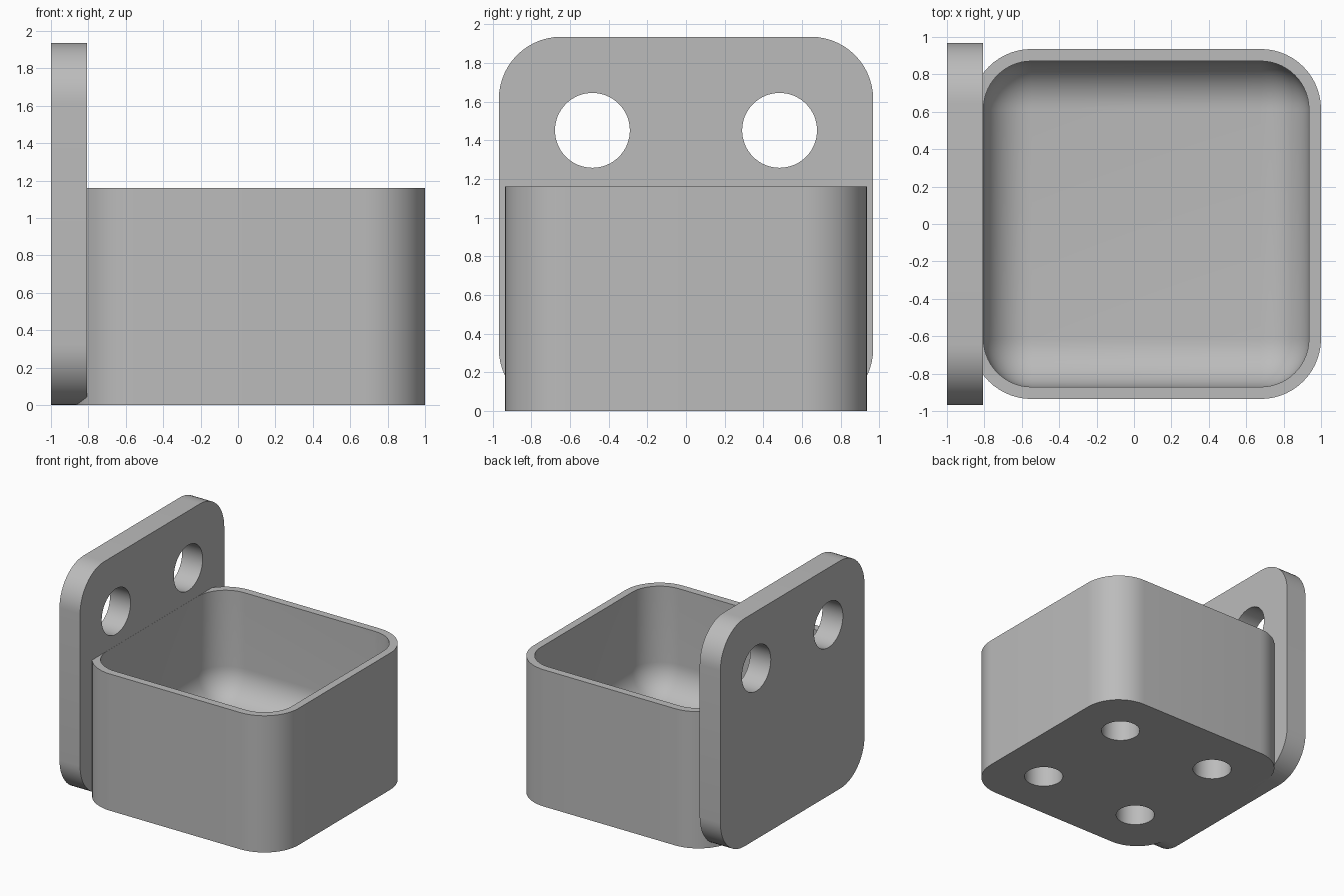
import bpy, bmesh, math
from mathutils import Matrix, Vector

cube = bpy.data.objects.get("Cube")
if cube:
    bpy.data.objects.remove(cube, do_unlink=True)

MM = 2 / 31                      # part is 31 units long overall
WALL, PLATE, RADIUS = MM, 3 * MM, 5 * MM
BIN_X = 1 - 14.5 * MM            # bin centre
HOLE = 7.5 * MM                  # half the hole spacing
BIN_H, FLOOR = 18 * MM, 4 * MM

grey = bpy.data.materials.new("plain grey")
grey.use_nodes = True
colour = (0.5, 0.5, 0.5, 1)
grey.diffuse_color = colour
grey.node_tree.nodes["Principled BSDF"].inputs["Base Color"].default_value = colour


def add_object(name, bm):
    bmesh.ops.recalc_face_normals(bm, faces=bm.faces)
    mesh = bpy.data.meshes.new(name)
    bm.to_mesh(mesh)
    bm.free()
    mesh.materials.append(grey)
    obj = bpy.data.objects.new(name, mesh)
    bpy.context.collection.objects.link(obj)
    return obj


def rounded_block(name, low, high, radius, axis=None):
    """Box with edges rounded along one axis, or along all of them."""
    low, high = Vector(low), Vector(high)
    bm = bmesh.new()
    bmesh.ops.create_cube(bm, size=1)
    for v in bm.verts:
        v.co = (low + high) / 2 + v.co * (high - low)
    edges = [e for e in bm.edges if axis is None or
             abs((e.verts[0].co - e.verts[1].co)[axis]) > 0.01]
    bmesh.ops.bevel(bm, geom=edges, offset=radius, segments=14,
                    profile=0.5, affect='EDGES')
    return add_object(name, bm)


def cylinder(name, centre, radius, depth, rotation=Matrix()):
    bm = bmesh.new()
    bmesh.ops.create_cone(bm, cap_ends=True, segments=64, radius1=radius,
                          radius2=radius, depth=depth,
                          matrix=Matrix.Translation(centre) @ rotation)
    return add_object(name, bm)


def combine(target, tool, operation):
    mod = target.modifiers.new(operation.lower(), 'BOOLEAN')
    mod.operation, mod.solver, mod.object = operation, 'EXACT', tool
    bpy.context.view_layer.objects.active = target
    bpy.ops.object.modifier_apply(modifier=mod.name)
    bpy.data.objects.remove(tool, do_unlink=True)


# Bin body joined to the upright mounting plate
half = 14.5 * MM
holder = rounded_block("wall_mount_bin", (BIN_X - half, -half, 0),
                       (BIN_X + half, half, BIN_H), RADIUS, 2)
plate = rounded_block("mounting_plate", (-1, -15 * MM, 0),
                      (-1 + PLATE, 15 * MM, 30 * MM), RADIUS, 0)
combine(holder, plate, 'UNION')

# Hollow with a filleted floor, stopping just clear of the plate face
inner = half - WALL
cavity = rounded_block("cavity", (BIN_X - inner + 0.001, -inner, FLOOR),
                       (BIN_X + inner, inner, BIN_H + 0.6), RADIUS - WALL)
# Keep the part of the plate above the rim untouched
combine(holder, cavity, 'DIFFERENCE')

# Screw holes through the plate, blind pockets under the floor
sideways = Matrix.Rotation(math.pi / 2, 4, 'Y')
for y in (-HOLE, HOLE):
    combine(holder, cylinder("screw_hole", (-1 + PLATE / 2, y, 22.5 * MM),
                             3 * MM, PLATE * 2, sideways), 'DIFFERENCE')
    for x in (-HOLE, HOLE):
        combine(holder, cylinder("floor_pocket", (BIN_X + x, y, 0),
                                 2.4 * MM, 6 * MM), 'DIFFERENCE')

# Smooth curves, crisp edges
bpy.ops.object.select_all(action='DESELECT')
holder.select_set(True)
bpy.context.view_layer.objects.active = holder
bpy.ops.object.shade_smooth_by_angle(angle=math.radians(30))
